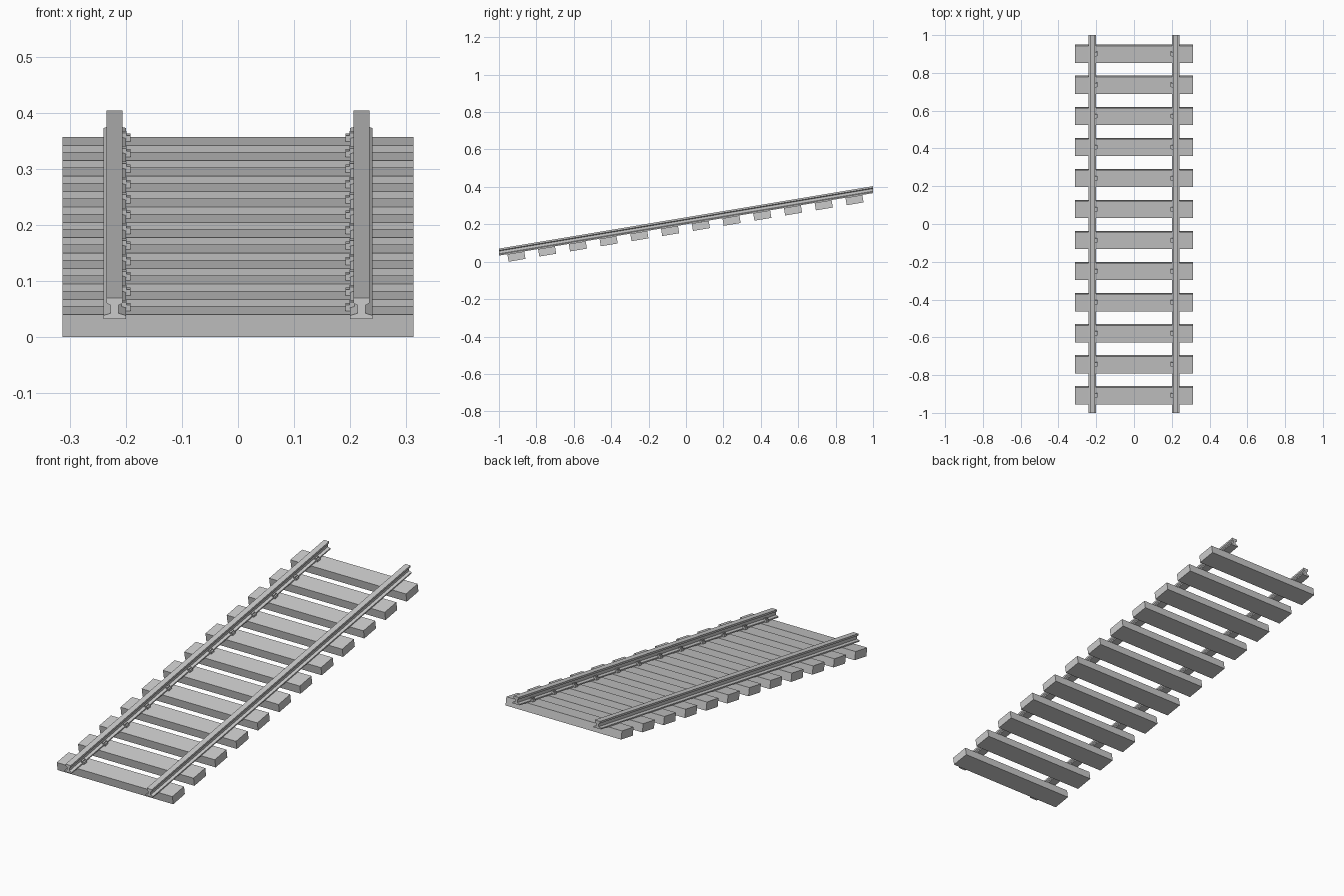
import bpy, math
from mathutils import Matrix, Vector

if "Cube" in bpy.data.objects:
    bpy.data.objects.remove(bpy.data.objects["Cube"])

SLOPE = 0.167
ANGLE = math.atan(SLOPE)
COUNT, PITCH, Y0 = 12, 0.1643, -0.9065


def make(name, verts, faces):
    me = bpy.data.meshes.new(name)
    me.from_pydata(verts, [], faces)
    ob = bpy.data.objects.new(name, me)
    bpy.context.collection.objects.link(ob)
    return ob


def prism(name, profile, y0, y1, place):
    """Extrude an (x, z) profile along y, mapping each point with place()."""
    n = len(profile)
    verts = [place(Vector((x, y, z))) for y in (y0, y1) for x, z in profile]
    faces = [tuple(range(n)), tuple(range(2 * n - 1, n - 1, -1))]
    faces += [(i, i + n, (i + 1) % n + n, (i + 1) % n) for i in range(n)]
    return make(name, verts, faces)


def mirror(ob):
    # copy across the track centre line
    ob.modifiers.new("mirror", 'MIRROR')


# Rail: foot, web and head, following the gradient with upright ends
half = [(0.020, 0.0), (0.020, 0.006), (0.007, 0.010), (0.007, 0.024),
        (0.014, 0.028), (0.014, 0.0375)]
rail_profile = [(0.22 + x, z) for x, z in half] + [(0.22 - x, z) for x, z in reversed(half)]
rail = prism("rail", rail_profile, -1, 1,
             lambda p: Vector((p.x, p.y, p.z + 0.0325 + (p.y + 1) * SLOPE)))
mirror(rail)

# Stepped clip profile gripping the inner edge of the rail foot
clip_profile = [(0.192, 0.0), (0.201, 0.0), (0.208, 0.006), (0.208, 0.016),
                (0.199, 0.016), (0.199, 0.011), (0.192, 0.011)]
w, l, t = 0.313, 0.0915, 0.0405
sleeper_profile = [(-w, -t / 2), (w, -t / 2), (w, t / 2), (-w, t / 2)]

for i in range(COUNT):
    y = Y0 + i * PITCH
    tilt = (Matrix.Translation((0, y, 0.0275 + i * PITCH * SLOPE))
            @ Matrix.Rotation(ANGLE, 4, 'X'))
    # Sleeper tilted with the gradient
    prism(f"sleeper_{i + 1}", sleeper_profile, -l / 2, l / 2, lambda p: tilt @ p)
    # Rail clips on top of the sleeper
    clip = prism(f"rail_clip_{i + 1}", clip_profile, -0.011, 0.011,
                 lambda p: tilt @ (p + Vector((0, 0.004, t / 2))))
    mirror(clip)
